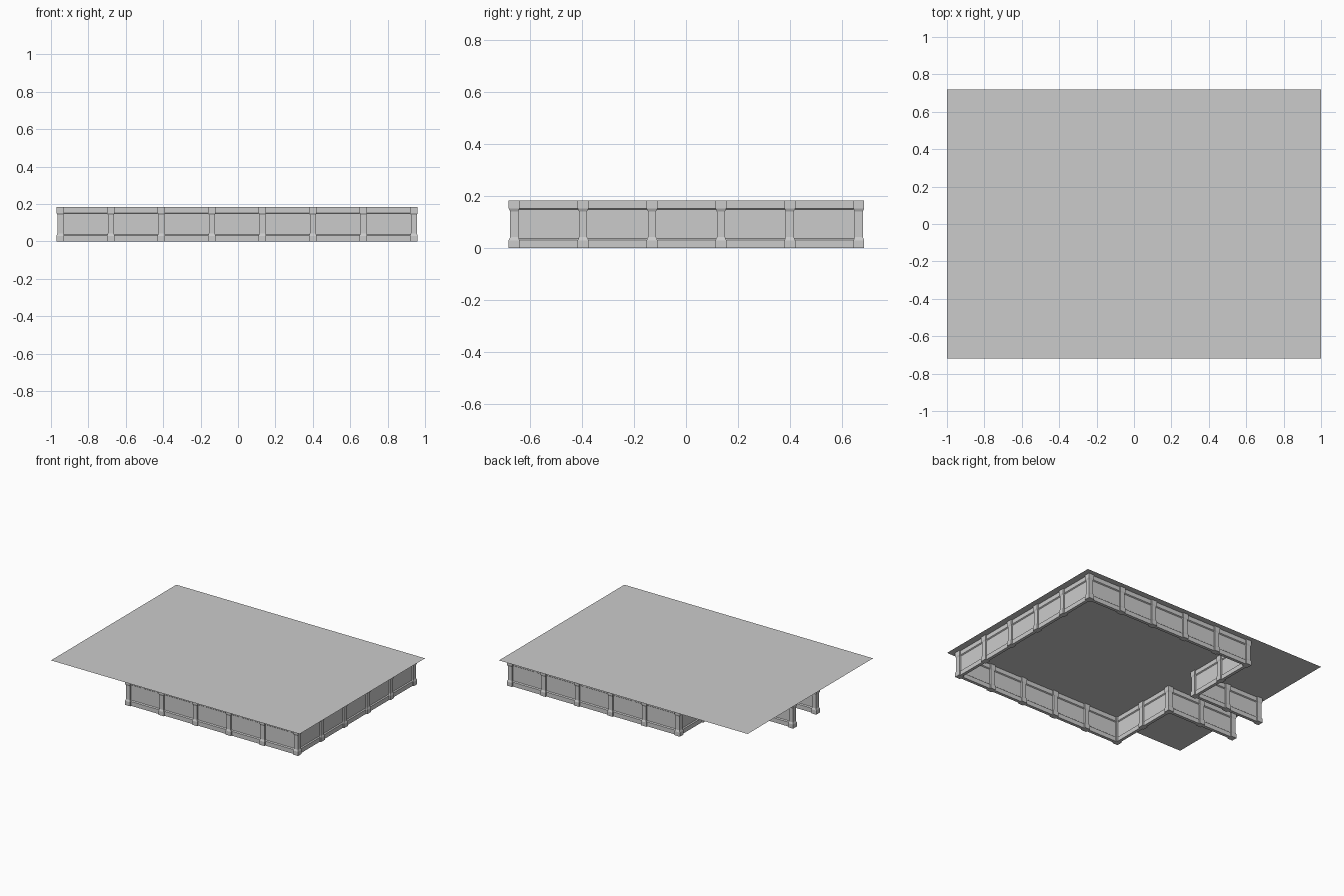
import bpy, bmesh
from mathutils import Vector

if "Cube" in bpy.data.objects:
    bpy.data.objects.remove(bpy.data.objects["Cube"])

H = 0.185      # wall height
P = 0.27       # bay width
X0, Y0 = -0.95, -0.662
PY = 0.2655    # bay depth in y


def finish(name, bm):
    bmesh.ops.recalc_face_normals(bm, faces=bm.faces)
    me = bpy.data.meshes.new(name)
    bm.to_mesh(me)
    bm.free()
    ob = bpy.data.objects.new(name, me)
    bpy.context.collection.objects.link(ob)
    return ob


def node(i, j):
    return Vector((X0 + P * i, Y0 + PY * j, 0))


# Half profile of a wall: plinth, recessed panel, cornice (offset, height)
half = [(0.011, 0), (0.011, 0.032), (0.004, 0.038),
        (0.004, 0.148), (0.011, 0.153), (0.011, H - 0.001)]
wall_profile = half + [(-o, z) for o, z in reversed(half)]


def wall_bay(name, a, b):
    bm = bmesh.new()
    d = (b - a).normalized()
    n = Vector((d.y, -d.x, 0))
    a, b = a + d * 0.012, b - d * 0.012
    rings = [[bm.verts.new(p + n * o + Vector((0, 0, z))) for o, z in wall_profile]
             for p in (a, b)]
    k = len(wall_profile)
    for i in range(k):
        bm.faces.new((rings[0][i], rings[0][(i + 1) % k],
                      rings[1][(i + 1) % k], rings[1][i]))
    for r in rings:
        bm.faces.new(r)
    finish(name, bm)


# Square pillar with flared foot and head (half width, height)
pillar_profile = [(0.021, 0), (0.021, 0.03), (0.016, 0.042),
                  (0.016, 0.142), (0.021, 0.153), (0.021, H - 0.001)]


def pillar(name, c):
    bm = bmesh.new()
    rings = [[bm.verts.new(c + Vector((sx * w, sy * w, z)))
              for sx, sy in ((-1, -1), (1, -1), (1, 1), (-1, 1))]
             for w, z in pillar_profile]
    for r, s in zip(rings, rings[1:]):
        for i in range(4):
            bm.faces.new((r[i], r[(i + 1) % 4], s[(i + 1) % 4], s[i]))
    bm.faces.new(rings[0])
    bm.faces.new(rings[-1])
    finish(name, bm)


# Outline of the room with its entrance passage, in bay units
corners = [(2, 0), (7, 0), (7, 5), (2, 5), (2, 3), (0, 3), (0, 2), (2, 2)]
count = 0
for (i, j), (k, l) in zip(corners, corners[1:] + corners[:1]):
    steps = abs(k - i) + abs(l - j)
    di, dj = (k - i) // steps, (l - j) // steps
    for s in range(steps):
        a = node(i + di * s, j + dj * s)
        b = node(i + di * (s + 1), j + dj * (s + 1))
        count += 1
        pillar(f"pillar_{count}", a)
        # the passage end stays open in the outline only where no wall shows
        if (i, j) != (0, 3):
            wall_bay(f"wall_bay_{count}", a, b)

# Flat roof sheet
bm = bmesh.new()
bm.faces.new([bm.verts.new((x, y, H)) for x, y in
              ((-1, -0.72), (1, -0.72), (1, 0.72), (-1, 0.72))])
roof = finish("roof", bm)
